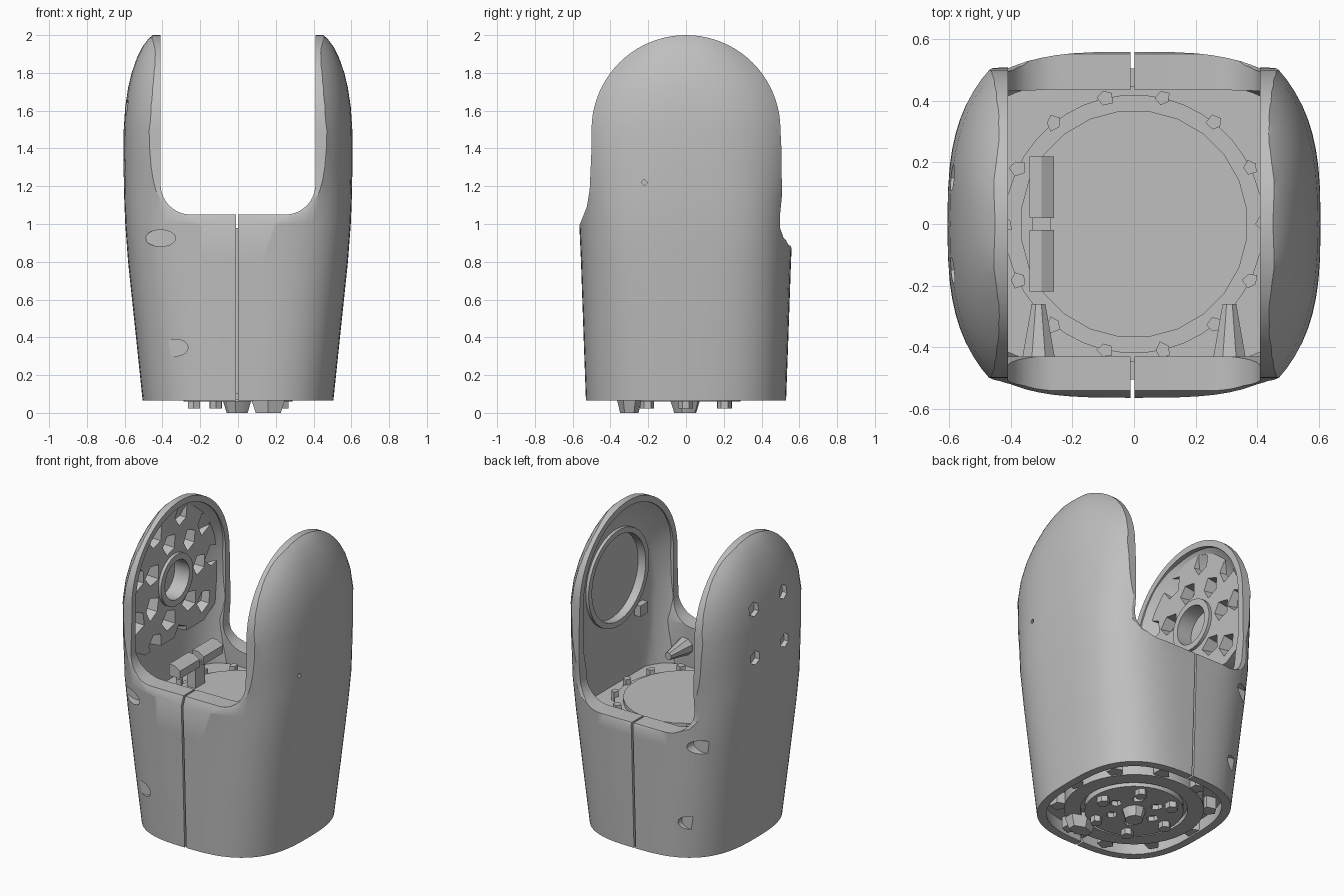
import bpy, bmesh, random
from math import sin, cos, pi, copysign, radians

random.seed(4)
if "Cube" in bpy.data.objects:
    bpy.data.objects.remove(bpy.data.objects["Cube"])

grey = bpy.data.materials.new("plain grey")
grey.use_nodes = True
COLOUR = (0.52, 0.52, 0.52, 1)
grey.diffuse_color = COLOUR
grey.node_tree.nodes["Principled BSDF"].inputs["Base Color"].default_value = COLOUR
PIVOT = 1.48


def finish(name, bm):
    bmesh.ops.recalc_face_normals(bm, faces=bm.faces)
    me = bpy.data.meshes.new(name)
    bm.to_mesh(me)
    bm.free()
    me.materials.append(grey)
    ob = bpy.data.objects.new(name, me)
    bpy.context.collection.objects.link(ob)
    return ob


def skin(bm, rings):
    """Join closed loops of points into a capped solid."""
    loops = [[bm.verts.new(p) for p in ring] for ring in rings]
    n = len(loops[0])
    for a, b in zip(loops, loops[1:]):
        for i in range(n):
            j = (i + 1) % n
            bm.faces.new((a[i], a[j], b[j], b[i]))
    bm.faces.new(loops[0][::-1])
    bm.faces.new(loops[-1])


def prisms(name, outlines, axis, a, b, taper=1.0):
    """Extrude 2D outlines along an axis from a to b."""
    place = {"x": lambda p, t: (t, p[0], p[1]),
             "y": lambda p, t: (p[0], t, p[1]),
             "z": lambda p, t: (p[0], p[1], t)}[axis]
    bm = bmesh.new()
    for pts in outlines:
        cx = sum(p[0] for p in pts) / len(pts)
        cy = sum(p[1] for p in pts) / len(pts)
        small = [(cx + (p[0] - cx) * taper, cy + (p[1] - cy) * taper) for p in pts]
        skin(bm, [[place(p, a) for p in small], [place(p, b) for p in pts]])
    return finish(name, bm)


def oval(cx, cy, rx, ry=None, n=40, jitter=0.0):
    ry = ry or rx
    pts = []
    for i in range(n):
        t = 2 * pi * (i + 0.5) / n
        k = 1 - jitter * random.random()
        pts.append((cx + rx * k * cos(t), cy + ry * k * sin(t)))
    return pts


def rect(x0, x1, y0, y1):
    return [(x0, y0), (x1, y0), (x1, y1), (x0, y1)]


def around(cx, cy, r, count, size, n=5, jitter=0.0):
    return [oval(cx + r * cos(2 * pi * i / count), cy + r * sin(2 * pi * i / count),
                 size, n=n, jitter=jitter) for i in range(count)]


def loft(name, rows, inset=0.0, n=72):
    """Stack rounded-square sections (z, half x, half y, roundness)."""
    bm = bmesh.new()
    rings = []
    for z, hx, hy, e in rows:
        ring = []
        for i in range(n):
            c, s = cos(2 * pi * i / n), sin(2 * pi * i / n)
            ring.append(((hx - inset) * copysign(abs(c) ** (2 / e), c),
                         (hy - inset) * copysign(abs(s) ** (2 / e), s), z))
        rings.append(ring)
    skin(bm, rings)
    return finish(name, bm)


def combine(ob, other, op="DIFFERENCE"):
    mod = ob.modifiers.new("cut", "BOOLEAN")
    mod.operation, mod.object, mod.solver = op, other, "EXACT"
    bpy.context.view_layer.update()
    deps = bpy.context.evaluated_depsgraph_get()
    me = bpy.data.meshes.new_from_object(ob.evaluated_get(deps))
    ob.modifiers.clear()
    ob.data = me
    bpy.data.objects.remove(other)
    return ob


def arch(r, n=40):
    return [(r * cos(pi * i / n), 1.5 + r * sin(pi * i / n)) for i in range(n + 1)]


def box(name, x0, x1, y0, y1, z0, z1):
    return prisms(name, [rect(x0, x1, y0, y1)], "z", z0, z1)


# Outer shell: rounded-square loft trimmed by the side silhouette
SECTIONS = [(0.065, 0.505, 0.53, 2.8), (0.4, 0.54, 0.542, 3), (0.8, 0.582, 0.556, 3.2),
            (1.0, 0.597, 0.565, 3.3), (1.12, 0.602, 0.575, 3.2), (1.3, 0.606, 0.63, 2.8),
            (1.5, 0.605, 0.65, 2.7), (1.62, 0.597, 0.64, 2.6), (1.72, 0.582, 0.61, 2.5),
            (1.8, 0.563, 0.57, 2.4), (1.88, 0.535, 0.49, 2.4), (1.94, 0.505, 0.41, 2.4),
            (1.98, 0.475, 0.35, 2.5), (2.01, 0.44, 0.3, 2.6)]
shell = loft("body_shell", SECTIONS)
side = [(-0.5, 1.4), (-0.51, 1.18), (-0.525, 1.09), (-0.565, 0.99), (-0.6, 0),
        (0.6, 0), (0.56, 0.87), (0.55, 0.89), (0.515, 0.93), (0.498, 0.98),
        (0.497, 1.04), (0.508, 1.15), (0.505, 1.4)]
combine(shell, prisms("side_cutter", [arch(0.5) + side], "x", -1, 1), "INTERSECT")

# Hollow inside
cavity = loft("cavity", [(-0.1,) + SECTIONS[0][1:]] + SECTIONS, 0.05)
hollow = [(-0.46, 1.2), (-0.43, 1.06), (-0.44, 0.7), (-0.49, 0.5), (-0.49, -0.2),
          (0.49, -0.2), (0.49, 0.5), (0.44, 0.7), (0.43, 1.06), (0.46, 1.2)]
combine(cavity, prisms("cavity_trim", [arch(0.46) + hollow], "x", -0.555, 0.5), "INTERSECT")
combine(shell, cavity)

# U-shaped opening between the arms, deeper at the back
for y0, y1, bottom in ((-1, 0.1, 1.05), (-0.1, 1, 0.885)):
    half = [(0.41, 2.2)] + [(0.25 + 0.16 * cos(t), bottom + 0.16 * (1 - sin(t)))
                            for t in [pi * i / 20 for i in range(11)]]
    outline = half + [(-x, z) for x, z in half[::-1]]
    combine(shell, prisms("opening", [outline], "y", y0 if y0 < -0.5 else 0.1, y1))

# Seams with a tongue behind each
for name, y, top in (("front_seam_tongue", -0.475, 0.98), ("back_seam_tongue", 0.475, 0.86)):
    combine(shell, box("seam", -0.011, 0.001, y * 1.15 - 0.2, y * 1.15 + 0.2, -0.1, 1.3))
    box(name, -0.02, 0.01, y - 0.03, y + 0.03, 0.1, top)

# Screw recesses, bolt holes and the round motor recess
for x, z, rx, y0, y1 in ((-0.41, 0.925, 0.08, -0.7, -0.445), (-0.33, 0.345, 0.065, -0.7, -0.475),
                         (-0.44, 0.81, 0.075, 0.445, 0.7), (-0.36, 0.3, 0.065, 0.465, 0.7)):
    combine(shell, prisms("screw_recess", [oval(x, z, rx, 0.044, 24)], "y", y0, y1))
bolts = [oval(y, z, 0.046, n=6) for y in (-0.15, 0.15) for z in (1.31, 1.62)]
combine(shell, prisms("bolt_holes", bolts, "x", -0.8, -0.53))
combine(shell, prisms("pin_hole", [oval(-0.22, 1.22, 0.014, n=8)], "x", 0.57, 0.8))
combine(shell, prisms("motor_recess", [oval(0, PIVOT, 0.275)], "x", 0.4, 0.535))

# Lip and tab on the left arm
lip = prisms("motor_ring", [oval(0, PIVOT, 0.31)], "x", 0.48, 0.515)
combine(lip, prisms("ring_bore", [oval(0, PIVOT, 0.275)], "x", 0.4, 0.6))
tab = box("motor_tab", 0.46, 0.51, -0.27, -0.19, 1.16, 1.23)

# Ribbed plate and hub inside the right arm
ribs = loft("rib_plate", SECTIONS, 0.03)
plate = arch(0.475) + [(-0.475, 1.2), (-0.3, 1.1), (0.3, 1.1), (0.475, 1.2)]
combine(ribs, prisms("plate_trim", [plate], "x", -0.57, -0.455), "INTERSECT")
for r, count, size in ((0.25, 7, 0.09), (0.395, 9, 0.095)):
    pockets = around(0, PIVOT, r, count, size, 5, 0.3)
    combine(ribs, prisms("rib_pockets", pockets, "x", -0.545, -0.43, 0.6))
hub = prisms("pivot_hub", [oval(0, PIVOT, 0.165, n=24)], "x", -0.56, -0.435)
for part, depth in ((hub, -0.54), (ribs, -0.55)):
    combine(part, prisms("hub_bore", [oval(0, PIVOT, 0.125, n=24)], "x", depth, -0.3))

# Inner floor, round drum under the platform and nubs
floor = loft("inner_floor", [(0.74, 0.54, 0.46, 4), (0.79, 0.54, 0.46, 4)])
collar = prisms("platform_collar", [oval(0, 0, 0.42)], "z", 0.78, 0.815)
drum = prisms("platform_drum", [oval(0, 0, 0.37, n=24)], "z", 0.1, 0.84)
nubs = prisms("collar_nubs", around(0, 0, 0.42, 14, 0.03, 5, 0.3), "z", 0.78, 0.85)

# Front screw bosses and cable bracket
for name, x in (("left_boss", 0.31), ("right_boss", -0.31)):
    prisms(name, [oval(x, 0.92, 0.06, n=8)], "y", -0.26, -0.45, 0.4)
post = box("bracket_post", -0.33, -0.27, -0.05, 0.05, 0.78, 1.0)
for i, y in enumerate((-0.12, 0.12)):
    head = prisms("bracket_head_%d" % (i + 1),
                  [[(-0.34, 0.97), (-0.26, 0.97), (-0.26, 1.02), (-0.3, 1.045), (-0.34, 1.045)]],
                  "y", y - 0.1, y + 0.1)

# Underside: base disc bridged to the shell across a gap, with a deeper floor
well = loft("base_well", [(0.15, 0.49, 0.505, 2.8), (0.18, 0.49, 0.505, 2.8)])
base = prisms("base_disc", [oval(0, 0, 0.41)], "z", 0.07, 0.17)
combine(base, prisms("turntable_gap", [oval(0, 0, 0.315)], "z", 0.0, 0.12))
bridges = prisms("base_bridges", around(0, 0, 0.44, 10, 0.055, 5, 0.2), "z", 0.075, 0.17)
turntable = prisms("turntable", [oval(0, 0, 0.29)], "z", 0.06, 0.14)
combine(turntable, prisms("turntable_holes", around(0, 0, 0.14, 6, 0.045, 6, 0.2), "z", 0.09, 0.0, 0.8))
studs = prisms("turntable_bolts", around(0, 0, 0.235, 6, 0.04, 6, 0.15), "z", 0.022, 0.08)
centre = prisms("turntable_centre", [oval(0, 0, 0.09, n=9, jitter=0.2)], "z", 0.0, 0.08, 0.7)
block = prisms("turntable_block", [oval(0.16, -0.3, 0.11, 0.07, 6)], "z", 0.0, 0.09, 0.7)

# Smooth shading with sharp edges kept
for ob in bpy.context.collection.objects:
    ob.select_set(ob.type == "MESH")
bpy.context.view_layer.objects.active = shell
bpy.ops.object.shade_smooth_by_angle(angle=radians(30))
